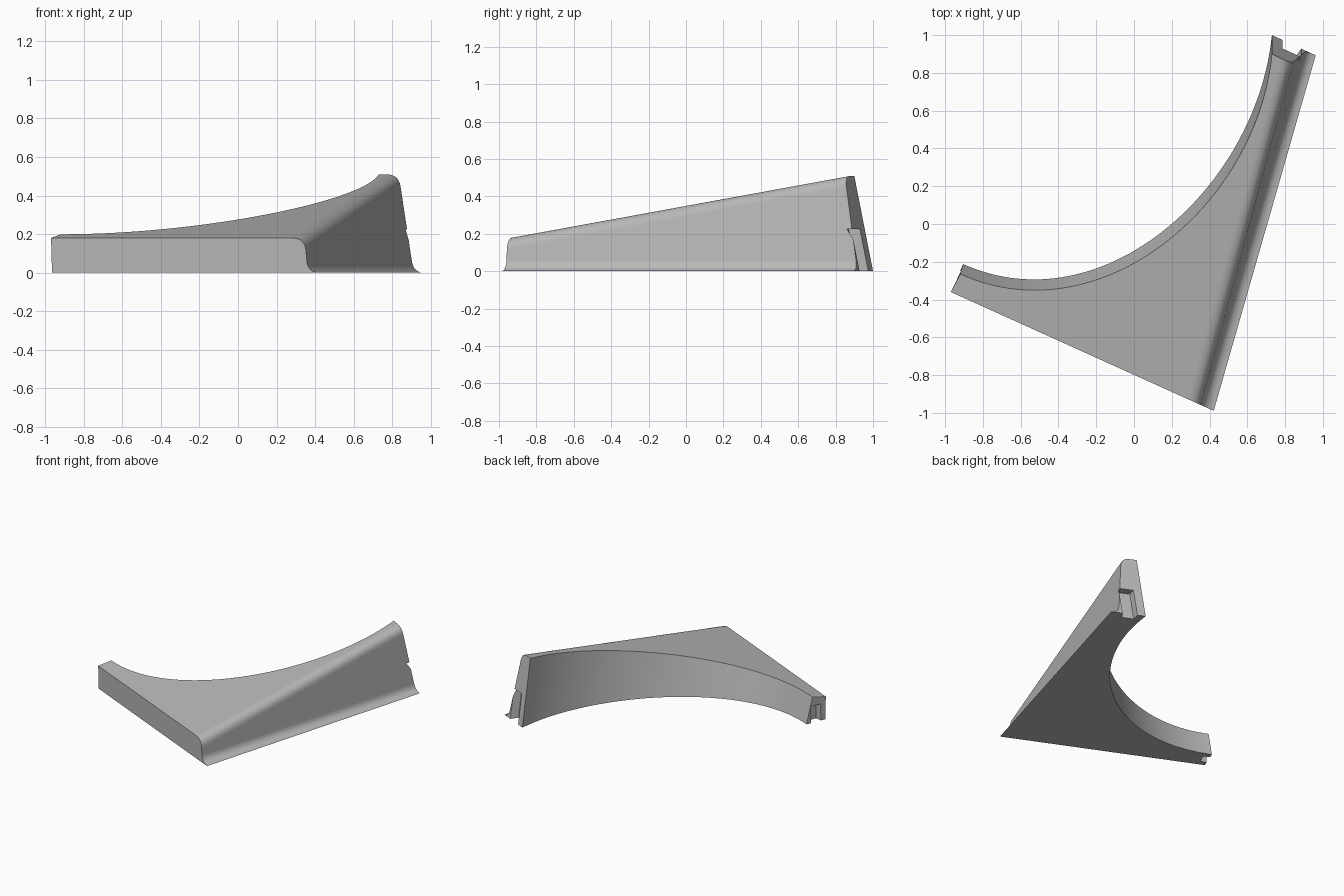
import bpy, bmesh, math
from mathutils import Vector

if "Cube" in bpy.data.objects:
    bpy.data.objects.remove(bpy.data.objects["Cube"], do_unlink=True)


def bezier(points, steps):
    """Sample a Bezier curve of any degree."""
    n = len(points) - 1
    out = []
    for i in range(steps + 1):
        t = i / steps
        p = Vector((0, 0))
        for k, c in enumerate(points):
            p += Vector(c) * math.comb(n, k) * t**k * (1 - t)**(n - k)
        out.append(p)
    return out


def top_z(x, y):
    """Sloping top plane, level along the front edge."""
    return 0.18 + 0.178 * max(0, (x + 0.97) * 0.412 + (y + 0.36) * 0.911)


def front_y(x, z):
    return -0.36 - 0.452 * (x + 0.97)


def back_y(x, z):
    return 1.0 - 0.462 * (x - 0.73) - 0.2 * z


def concave_edge(start, end):
    """Sweeping inner edge between the two arm ends."""
    a, b = Vector(start), Vector(end)
    return bezier([a, a + Vector((0.738, -0.332)), b - Vector((0.081, 0.807)), b], 64)


def ridge_profile(shoulder, flare, y_at):
    """Rounded shoulder, steep wall and flared foot on an end plane."""
    pts = bezier(shoulder, 8) + bezier(flare, 8)
    return [Vector((p.x, y_at(p.x, p.y), p.y)) for p in pts]


def make_object(name, bm):
    bmesh.ops.recalc_face_normals(bm, faces=bm.faces)
    mesh = bpy.data.meshes.new(name)
    bm.to_mesh(mesh)
    bm.free()
    obj = bpy.data.objects.new(name, mesh)
    bpy.context.collection.objects.link(obj)
    return obj


def notch_cutter(name, centre, along, width, depth, height, lean):
    """Slightly flared slot, open at the bottom, sheared to follow the end."""
    along = Vector(along).normalized()
    inward = Vector((along.y, -along.x))
    c = Vector(centre)
    h = width / 2
    outline = [c - inward * 0.05 - along * h, c - inward * 0.05 + along * h,
               c + along * h, c + inward * depth + along * h * 0.8,
               c + inward * depth - along * h * 0.8, c - along * h]
    bm = bmesh.new()
    rings = [[bm.verts.new((p.x, p.y - lean * z, z)) for p in outline]
             for z in (-0.05, height)]
    for ring in rings:
        bm.faces.new(ring)
    for i in range(len(outline)):
        j = (i + 1) % len(outline)
        bm.faces.new((rings[0][i], rings[0][j], rings[1][j], rings[1][i]))
    obj = make_object(name, bm)
    obj.hide_render = True
    return obj


# Main wedge: concave wall, rounded ridge and flat caps
bm = bmesh.new()
low = [bm.verts.new((p.x, p.y, 0))
       for p in concave_edge((-0.905, -0.212), (0.73, 1.0))]
high = [bm.verts.new((p.x, p.y, top_z(p.x, p.y)))
        for p in concave_edge((-0.92, -0.265), (0.73, 0.9))]
front = [bm.verts.new(p) for p in ridge_profile(
    [(0.28, 0.18), (0.348, 0.18), (0.353, 0.11)],
    [(0.357, 0.06), (0.362, 0.003), (0.422, 0)], front_y)]
back = [bm.verts.new(p) for p in ridge_profile(
    [(0.775, 0.509), (0.832, 0.509), (0.843, 0.45)],
    [(0.902, 0.06), (0.911, 0.003), (0.962, 0)], back_y)]
corner_low = bm.verts.new((-0.965, -0.36, 0))
corner_high = bm.verts.new((-0.97, -0.36, 0.18))

for upper, lower in ((low, high), (front, back)):
    for i in range(len(upper) - 1):
        bm.faces.new((upper[i], upper[i + 1], lower[i + 1], lower[i]))
bm.faces.new(high + [back[0], front[0], corner_high])
bm.faces.new(low + [back[-1], front[-1], corner_low])
bm.faces.new([corner_low, corner_high] + front)
bm.faces.new([low[-1], high[-1]] + back)
bm.faces.new([corner_low, corner_high, high[0], low[0]])
wedge = make_object("curved_wedge", bm)

grey = bpy.data.materials.new("plain_grey")
grey.use_nodes = True
grey.diffuse_color = (0.48, 0.48, 0.48, 1)
grey.node_tree.nodes["Principled BSDF"].inputs["Base Color"].default_value = grey.diffuse_color
wedge.data.materials.append(grey)

# Connector slots in both arm ends
bpy.context.view_layer.objects.active = wedge
wedge.select_set(True)
cutters = [
    notch_cutter("back_slot_cutter", (0.835, 0.951), (0.908, -0.419), 0.11, 0.06, 0.225, 0.2),
    notch_cutter("left_slot_cutter", (-0.935, -0.286), (0.376, 0.927), 0.085, 0.05, 0.13, 0),
]
for cutter in cutters:
    cut = wedge.modifiers.new("slot", "BOOLEAN")
    cut.operation = "DIFFERENCE"
    cut.solver = "EXACT"
    cut.object = cutter
    bpy.ops.object.modifier_apply(modifier=cut.name)
    bpy.data.objects.remove(cutter, do_unlink=True)

# Smooth curves with crisp edges
bpy.ops.object.shade_smooth_by_angle(angle=math.radians(30))
weighted = wedge.modifiers.new("even_shading", "WEIGHTED_NORMAL")
weighted.keep_sharp = True
